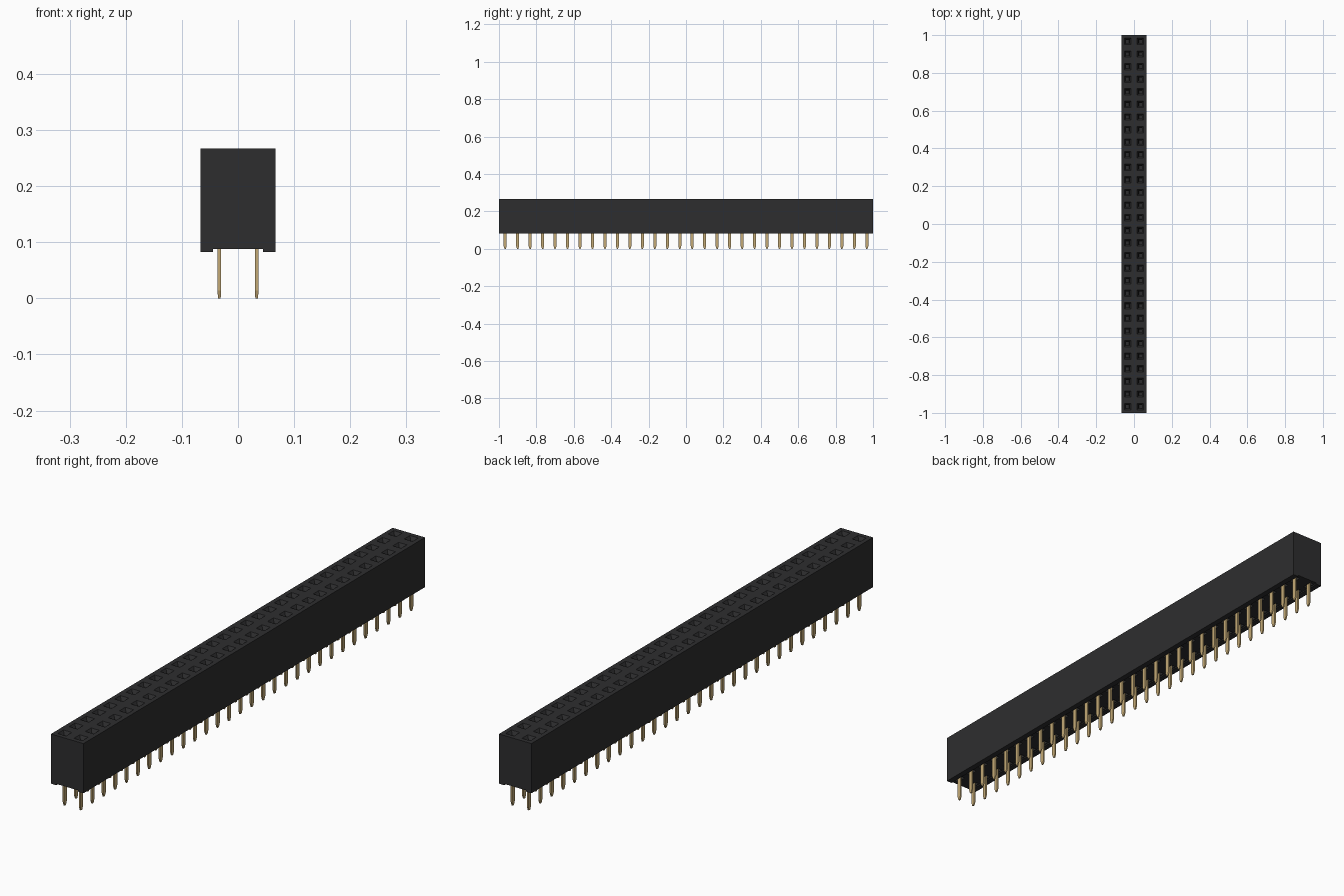
import bpy, bmesh

cube = bpy.data.objects.get("Cube")
if cube:
    bpy.data.objects.remove(cube)

ROWS = 30
PITCH = 2 / ROWS
HALF = PITCH            # half width of the two-column body
TOP, BASE, RECESS = 0.267, 0.083, 0.088
CHANNEL = 0.045         # half width of the underside channel


def material(name, rgb):
    m = bpy.data.materials.new(name)
    m.use_nodes = True
    m.diffuse_color = (*rgb, 1)
    m.node_tree.nodes["Principled BSDF"].inputs["Base Color"].default_value = (*rgb, 1)
    return m


def finish(bm, name, mat):
    bmesh.ops.remove_doubles(bm, verts=bm.verts, dist=0.0001)
    bmesh.ops.recalc_face_normals(bm, faces=bm.faces)
    mesh = bpy.data.meshes.new(name)
    bm.to_mesh(mesh)
    bm.free()
    mesh.materials.append(mat)
    obj = bpy.data.objects.new(name, mesh)
    bpy.context.collection.objects.link(obj)


def rect(x0, x1, y0, y1, z):
    return [(x0, y0, z), (x1, y0, z), (x1, y1, z), (x0, y1, z)]


def square(x, y, wx, wy, z):
    return rect(x - wx / 2, x + wx / 2, y - wy / 2, y + wy / 2, z)


def loft(bm, rings, cap_start=False):
    rings = [[bm.verts.new(p) for p in r] for r in rings]
    for a, b in zip(rings, rings[1:]):
        for i in range(4):
            j = (i + 1) % 4
            bm.faces.new((a[i], a[j], b[j], b[i]))
    bm.faces.new(rings[-1])
    if cap_start:
        bm.faces.new(rings[0])


black = material("black plastic", (0.027, 0.027, 0.028))
gold = material("gold plated metal", (0.55, 0.40, 0.18))
centers = [(s * PITCH / 2, -1 + PITCH * (i + 0.5), s)
           for s in (-1, 1) for i in range(ROWS)]

# Housing: socket funnels above, pin pockets in the channel below
bm = bmesh.new()
for x, y, s in centers:
    y0, y1 = y - PITCH / 2, y + PITCH / 2
    loft(bm, [square(x, y, PITCH, PITCH, TOP),
              square(x, y, 0.034, 0.034, TOP),
              square(x, y, 0.018, 0.018, TOP - 0.012),
              square(x, y, 0.016, 0.016, 0.14)])
    x0, x1 = sorted((0, s * CHANNEL))
    loft(bm, [rect(x0, x1, y0, y1, RECESS),
              square(x, y, 0.016, 0.04, RECESS),
              square(x, y, 0.016, 0.04, 0.125)])

# Housing walls: outer sides, feet and channel edges along the length
for s in (-1, 1):
    edge = [(s * HALF, TOP), (s * HALF, BASE), (s * CHANNEL, BASE), (s * CHANNEL, RECESS)]
    for i in range(ROWS):
        ya, yb = -1 + PITCH * i, -1 + PITCH * (i + 1)
        for (xa, za), (xb, zb) in zip(edge, edge[1:]):
            bm.faces.new([bm.verts.new(p) for p in
                          ((xa, ya, za), (xb, ya, zb), (xb, yb, zb), (xa, yb, za))])

# Housing ends
for y in (-1, 1):
    outline = [(0, TOP), (HALF, TOP), (HALF, BASE), (CHANNEL, BASE), (CHANNEL, RECESS), (0, RECESS)]
    for s in (-1, 1):
        bm.faces.new([bm.verts.new((s * x, y, z)) for x, z in outline])
finish(bm, "socket_housing", black)

# Flat contact pins with tapered tips
bm = bmesh.new()
for x, y, s in centers:
    loft(bm, [square(x, y, 0.005, 0.007, 0),
              square(x, y, 0.006, 0.016, 0.014),
              square(x, y, 0.006, 0.016, 0.124)], cap_start=True)
finish(bm, "contact_pins", gold)
